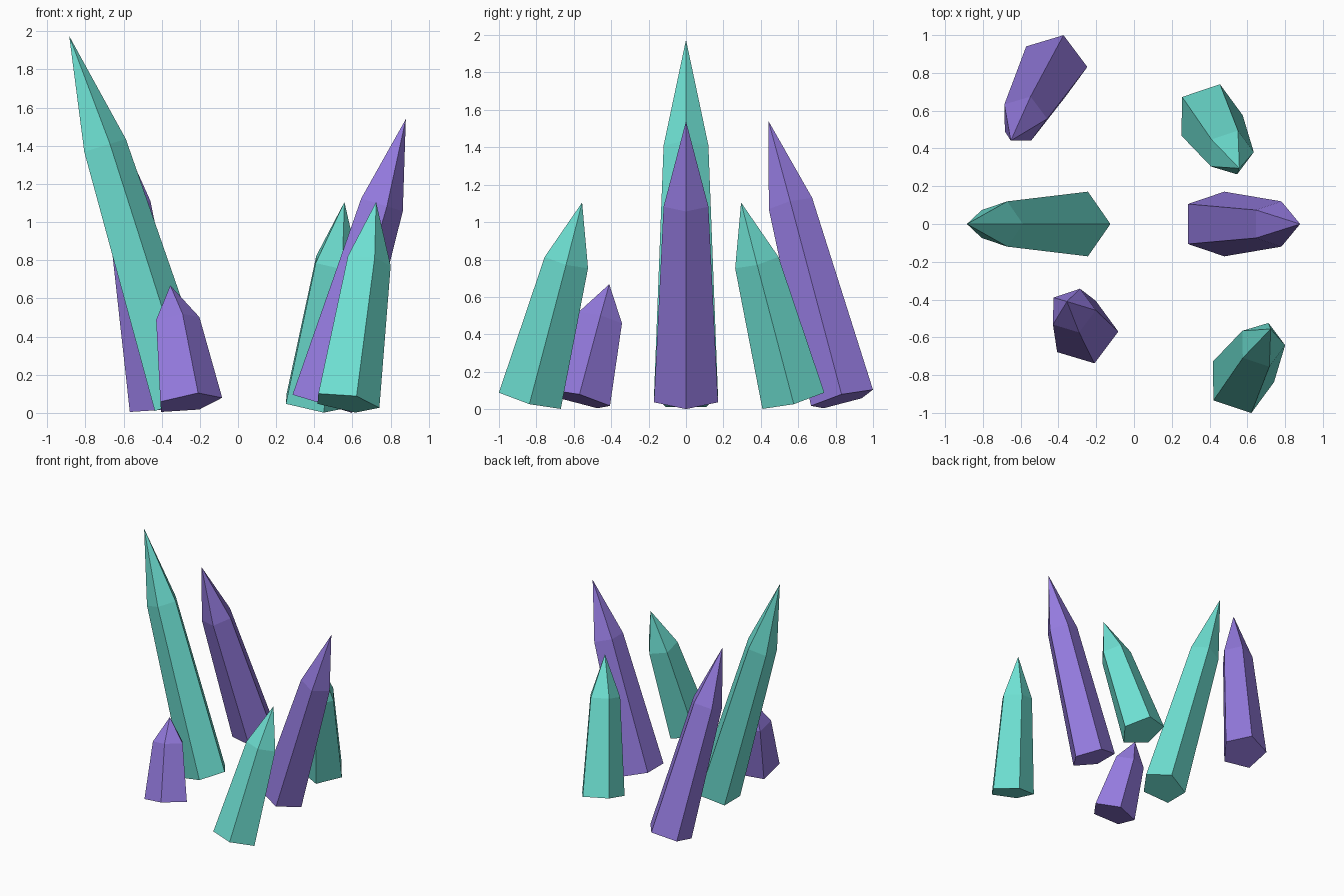
import bpy, bmesh, math
from mathutils import Matrix, Vector

if "Cube" in bpy.data.objects:
    bpy.data.objects.remove(bpy.data.objects["Cube"])

SIDES, RADIUS, TILT, BASE_Z = 5, 0.18, math.radians(17), 0.053


def material(name, color):
    mat = bpy.data.materials.new(name)
    mat.diffuse_color = (*color, 1)
    mat.use_nodes = True
    mat.node_tree.nodes["Principled BSDF"].inputs["Base Color"].default_value = mat.diffuse_color
    return mat


teal = material("teal", (0.155, 0.745, 0.645))
purple = material("purple", (0.295, 0.195, 0.73))


def crystal(name, x, y, length, lean, mat):
    """Five-sided shard narrowing to a shoulder, then to a point, tilted toward the lean angle."""
    bm = bmesh.new()

    def ring(radius, z):
        return [bm.verts.new((radius * math.cos(a), radius * math.sin(a), z))
                for a in (math.tau * i / SIDES for i in range(SIDES))]

    base = ring(RADIUS, 0)
    shoulder = ring(RADIUS * 0.7, length * 0.7)
    tip = bm.verts.new((0, 0, length))
    bm.faces.new(base[::-1])
    for i in range(SIDES):
        j = (i + 1) % SIDES
        bm.faces.new((base[i], base[j], shoulder[j], shoulder[i]))
        bm.faces.new((shoulder[i], shoulder[j], tip))

    # Tilt about the horizontal axis square to the lean direction
    a = math.radians(lean)
    tilt = Matrix.Rotation(TILT, 4, Vector((-math.sin(a), math.cos(a), 0)))
    bm.transform(Matrix.Translation((x, y, BASE_Z)) @ tilt)

    mesh = bpy.data.meshes.new(name)
    bm.to_mesh(mesh)
    bm.free()
    mesh.materials.append(mat)
    bpy.context.collection.objects.link(bpy.data.objects.new(name, mesh))


# Ring of crystals: name, base x, base y, length, lean angle, colour
crystal("tall_left_crystal", -0.297, 0, 2.01, 180, teal)
crystal("right_crystal", 0.425, 0, 1.555, 0, purple)
crystal("back_left_crystal", -0.425, 0.835, 1.555, 240, purple)
crystal("back_right_crystal", 0.397, 0.573, 1.10, 300, teal)
crystal("front_right_crystal", 0.563, -0.834, 1.10, 60, teal)
crystal("small_front_left_crystal", -0.261, -0.573, 0.643, 120, purple)
